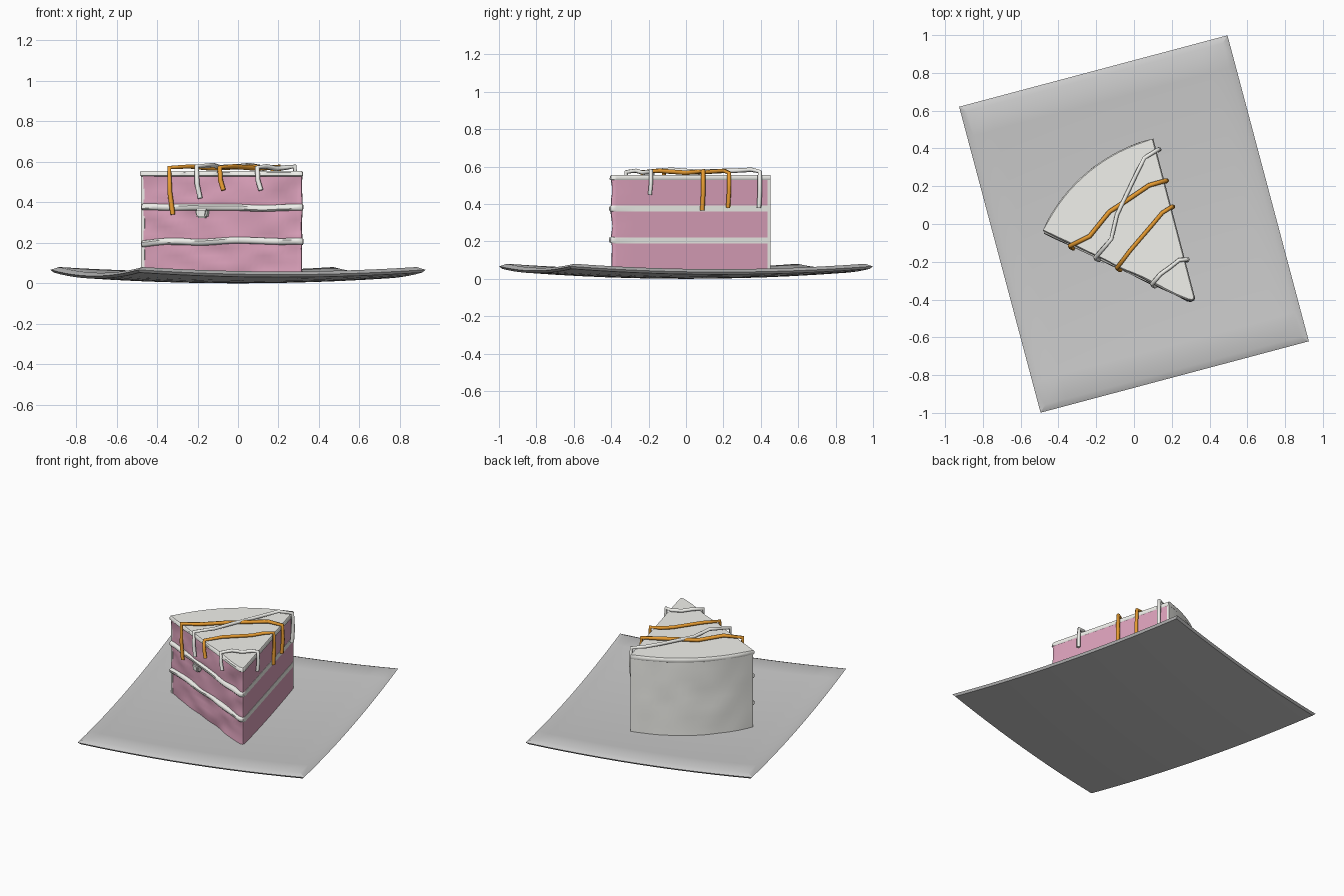
import bpy, bmesh, math
from mathutils import Vector, Matrix, noise

if "Cube" in bpy.data.objects:
    bpy.data.objects.remove(bpy.data.objects["Cube"])

def material(name, rgb):
    m = bpy.data.materials.new(name)
    m.diffuse_color = (*rgb, 1)
    m.use_nodes = True
    m.node_tree.nodes["Principled BSDF"].inputs["Base Color"].default_value = m.diffuse_color
    return m

PINK = material("pink_sponge", (0.72, 0.36, 0.50))
CREAM = material("cream", (0.88, 0.88, 0.84))
CARAMEL = material("caramel", (0.80, 0.33, 0.03))

TIP, R = Vector((0.325, -0.41)), 0.89
A_BACK, A_LEFT = math.radians(104.7), math.radians(154.7)
polar = lambda r, a: TIP + Vector((r * math.cos(a), r * math.sin(a)))
N_FRONT = Vector((math.cos(A_LEFT + math.pi / 2), math.sin(A_LEFT + math.pi / 2)))
N_RIGHT = Vector((math.cos(A_BACK - math.pi / 2), math.sin(A_BACK - math.pi / 2)))

def finish(bm, name, mat=None, angle=40):
    bmesh.ops.recalc_face_normals(bm, faces=bm.faces)
    me = bpy.data.meshes.new(name)
    bm.to_mesh(me)
    bm.free()
    ob = bpy.data.objects.new(name, me)
    bpy.context.collection.objects.link(ob)
    if mat:
        me.materials.append(mat)
    bpy.ops.object.select_all(action='DESELECT')
    bpy.context.view_layer.objects.active = ob
    ob.select_set(True)
    bpy.ops.object.shade_smooth_by_angle(angle=math.radians(angle))
    return ob

def outline(rad=R):
    """Wedge outline: (point, outward normal, weight of the front face)."""
    pts = []
    for i in range(29):                                   # front cut
        pts.append((polar(rad + (0.04 - rad) * i / 28, A_LEFT), N_FRONT, 1))
    a, b = polar(0.04, A_LEFT), polar(0.04, A_BACK)
    for t in (0.25, 0.5, 0.75):                           # rounded tip
        p = a * (1 - t) ** 2 + TIP * 2 * t * (1 - t) + b * t * t
        pts.append((p, N_FRONT.lerp(N_RIGHT, t).normalized(), 1 - t))
    for i in range(9):                                    # right cut
        pts.append((polar(0.04 + (rad - 0.04) * i / 8, A_BACK), N_RIGHT, 0))
    for i in range(1, 16):                                # outer arc
        an = A_BACK + (A_LEFT - A_BACK) * i / 16
        pts.append((polar(rad, an), (polar(1, an) - TIP), 0))
    return pts

def loft(rings, name, mat, closed_caps=True):
    bm = bmesh.new()
    vs = [[bm.verts.new(p) for p in ring] for ring in rings]
    n = len(vs[0])
    for lo, hi in zip(vs, vs[1:]):
        for i in range(n):
            j = (i + 1) % n
            bm.faces.new((lo[i], lo[j], hi[j], hi[i]))
    if closed_caps:
        bm.faces.new(vs[0])
        bm.faces.new(vs[-1])
    return finish(bm, name, mat)

def wedge(name, mat, rows, rad=R, rough=0.0, wave=0.0, seed=0):
    """rows: (z, push on front face, push on other faces)."""
    rings = []
    for z, front, other in rows:
        ring = []
        for p, n, w in outline(rad):
            bump = noise.noise(Vector((p.x * 7, z * 16, seed))) * rough * w
            dz = noise.noise(Vector((p.x * 5, seed + 0.5, 0.3))) * wave * w
            q = p + n * (front * w + other * (1 - w) + bump)
            ring.append((q.x, q.y, z + dz))
        rings.append(ring)
    return loft(rings, name, mat)

# plate: rotated rectangle with bevelled rim, dished towards the middle
bm = bmesh.new()
HX, HY = 0.735, 0.838
bmesh.ops.create_grid(bm, x_segments=12, y_segments=12, size=1)
for v in bm.verts:
    v.co = (v.co.x * (HX - 0.012), v.co.y * (HY - 0.012), 0)
faces = bm.faces[:]
for keep, rim, z in ((True, 0.0, 0.012), (False, 0.035, 0.03)):
    ret = bmesh.ops.extrude_face_region(bm, geom=faces, use_keep_orig=keep)["geom"]
    if not keep:
        bmesh.ops.delete(bm, geom=[f for f in faces if f.is_valid], context='FACES')
    faces = [f for f in ret if isinstance(f, bmesh.types.BMFace)]
    new = [v for v in ret if isinstance(v, bmesh.types.BMVert)]
    sx = (HX - rim) / max(v.co.x for v in new)
    sy = (HY - rim) / max(v.co.y for v in new)
    for v in new:
        v.co = (v.co.x * sx, v.co.y * sy, z)
bmesh.ops.delete(bm, geom=[v for v in bm.verts if not v.link_faces], context='VERTS')
for v in bm.verts:
    v.co.z += 0.055 * (v.co.x ** 2 + v.co.y ** 2) / (HX ** 2 + HY ** 2)
bmesh.ops.rotate(bm, verts=bm.verts, matrix=Matrix.Rotation(math.radians(14.9), 3, 'Z'))
finish(bm, "plate", angle=30)

# sponge body with an uneven front cut
wedge("sponge", PINK, [(0.03 + 0.5 * i / 14, 0, 0) for i in range(15)],
      rad=R - 0.015, rough=0.014, seed=2)

# cream fillings bulging out of the front cut
def filling(name, z, seed):
    h = 0.016
    wedge(name, CREAM, [(z + h * math.sin(t), 0.004 + 0.014 * math.cos(t), 0.002)
                        for t in [math.radians(d) for d in (-90, -60, -25, 25, 60, 90)]],
          rad=R - 0.012, rough=0.006, wave=0.022, seed=seed)

filling("lower_filling", 0.205, 5)
filling("upper_filling", 0.377, 9)

# icing on top, slightly domed edge
wedge("top_icing", CREAM, [(0.528, 0.002, 0.0), (0.532, 0.01, 0.003), (0.548, 0.01, 0.003),
                           (0.556, 0.003, -0.003)], rough=0.008, seed=4)

# icing around the outer arc
rings = []
for i in range(21):
    an = A_BACK + (A_LEFT - A_BACK) * i / 20
    outer, ring = [], []
    for k in range(9):
        z = 0.03 + 0.51 * k / 8
        edge = min(1, i / 2, (20 - i) / 2)
        p = polar(R + 0.006 * edge * noise.noise(Vector((an * 7, z * 8, 1))), an)
        outer.append((p.x, p.y, z))
    q = polar(R - 0.02, an)
    rings.append(outer + [(q.x, q.y, 0.54), (q.x, q.y, 0.03)])
loft(rings, "back_icing", CREAM)

# drip of cream under the upper filling
bm = bmesh.new()
bmesh.ops.create_cube(bm, size=1)
for v in bm.verts:
    taper = 0.75 if v.co.z < 0 else 1
    v.co = (v.co.x * 0.07 * taper, v.co.y * 0.045, v.co.z * 0.045)
bmesh.ops.bevel(bm, geom=bm.edges[:], offset=0.008, segments=2, affect='EDGES')
bmesh.ops.rotate(bm, verts=bm.verts, matrix=Matrix.Rotation(A_LEFT - math.pi, 3, 'Z'))
bmesh.ops.translate(bm, verts=bm.verts, vec=(-0.175, -0.178, 0.345))
finish(bm, "cream_drip", CREAM)

# drizzle strings: top-view path plus how low each end hangs
def drizzle(name, mat, path, z_start, z_end, lift=0.572):
    (x0, y0), (x1, y1) = path[0], path[-1]
    pts = [(x0 + 0.018, y0 - 0.012, z_start), (x0 + 0.003, y0 - 0.004, (z_start + 0.56) / 2)]
    pts += [(x, y, lift + 0.006 * math.sin(i * 2.1)) for i, (x, y) in enumerate(path)]
    pts += [(x1 + 0.004, y1, (z_end + 0.56) / 2), (x1, y1 - 0.005, z_end)]
    cu = bpy.data.curves.new(name, 'CURVE')
    cu.dimensions = '3D'
    cu.bevel_depth, cu.bevel_resolution, cu.use_fill_caps = 0.012, 1, True
    sp = cu.splines.new('POLY')
    sp.points.add(len(pts) - 1)
    for sp_pt, p in zip(sp.points, pts):
        sp_pt.co = (*p, 1)
    cu.materials.append(mat)
    ob = bpy.data.objects.new(name, cu)
    bpy.context.collection.objects.link(ob)
    bpy.ops.object.select_all(action='DESELECT')
    bpy.context.view_layer.objects.active = ob
    ob.select_set(True)
    bpy.ops.object.convert(target='MESH')

drizzle("caramel_drizzle_back", CARAMEL, [(-0.34, -0.117), (-0.235, -0.065), (-0.13, 0.065),
        (-0.03, 0.13), (0.08, 0.205), (0.17, 0.23)], 0.34, 0.38)
drizzle("caramel_drizzle_front", CARAMEL, [(-0.09, -0.232), (-0.02, -0.14), (0.1, 0.0),
        (0.15, 0.06), (0.202, 0.092)], 0.46, 0.365)
drizzle("cream_drizzle_back", CREAM, [(-0.205, -0.178), (-0.12, -0.08), (-0.09, 0.05),
        (0.01, 0.26), (0.055, 0.35), (0.13, 0.395)], 0.42, 0.38, 0.578)
drizzle("cream_drizzle_tip", CREAM, [(0.095, -0.318), (0.14, -0.265), (0.19, -0.23),
        (0.24, -0.19), (0.28, -0.188)], 0.46, 0.45)
